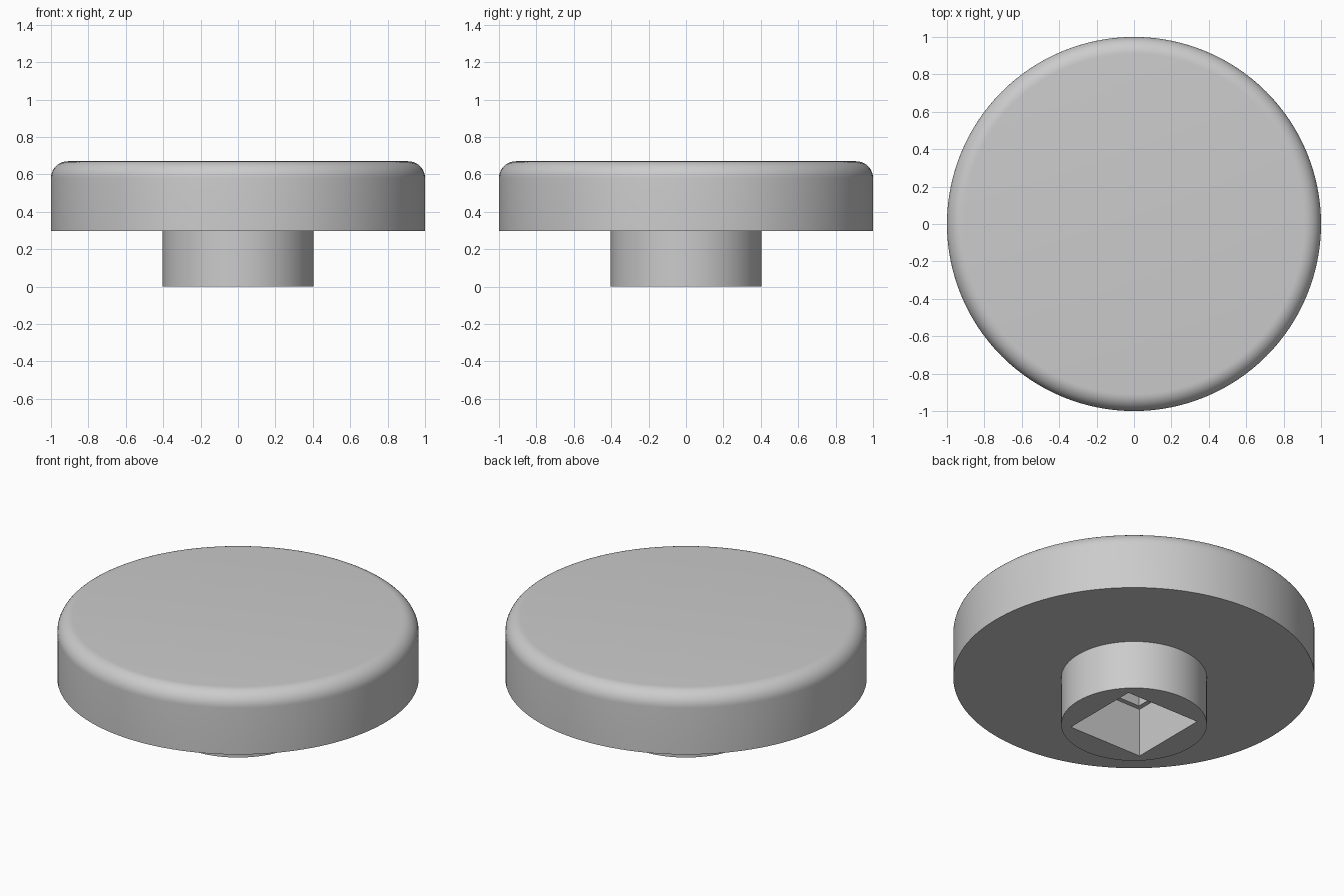
import bpy, bmesh, math
from mathutils import Matrix

if "Cube" in bpy.data.objects:
    bpy.data.objects.remove(bpy.data.objects["Cube"], do_unlink=True)

SIDES = 128
RADIUS, STEM_RADIUS = 1.0, 0.403
UNDERSIDE, TOP, FILLET = 0.297, 0.67, 0.09

grey = bpy.data.materials.new("plain_grey")
grey.use_nodes = True
colour = (0.6, 0.6, 0.6, 1)
grey.diffuse_color = colour
grey.node_tree.nodes["Principled BSDF"].inputs["Base Color"].default_value = colour


def make_object(name, bm):
    bmesh.ops.recalc_face_normals(bm, faces=bm.faces)
    mesh = bpy.data.meshes.new(name)
    bm.to_mesh(mesh)
    bm.free()
    mesh.materials.append(grey)
    obj = bpy.data.objects.new(name, mesh)
    bpy.context.collection.objects.link(obj)
    return obj


def cylinder(name, radius, z0, z1, fillet=0):
    bm = bmesh.new()
    bmesh.ops.create_cone(bm, cap_ends=True, segments=SIDES, radius1=radius,
                          radius2=radius, depth=z1 - z0,
                          matrix=Matrix.Translation((0, 0, (z0 + z1) / 2)))
    if fillet:
        rim = [e for e in bm.edges if all(v.co.z > z1 - 0.01 for v in e.verts)]
        bmesh.ops.bevel(bm, geom=rim, offset=fillet, segments=10,
                        profile=0.5, affect='EDGES')
    return make_object(name, bm)


def cut_square(obj, half, z0, z1):
    # Square socket cut upward from below
    bm = bmesh.new()
    scale = Matrix.Diagonal((2 * half, 2 * half, z1 - z0, 1))
    bmesh.ops.create_cube(bm, size=1, matrix=Matrix.Translation((0, 0, (z0 + z1) / 2)) @ scale)
    cutter = make_object("socket_cutter", bm)
    cutter.hide_render = True
    mod = obj.modifiers.new("socket", 'BOOLEAN')
    mod.operation, mod.solver, mod.object = 'DIFFERENCE', 'EXACT', cutter
    bpy.context.view_layer.objects.active = obj
    bpy.ops.object.modifier_apply(modifier=mod.name)
    bpy.data.objects.remove(cutter, do_unlink=True)


# Rounded cap with a shallow square recess underneath
cap = cylinder("cap", RADIUS, UNDERSIDE, TOP, FILLET)
cut_square(cap, 0.22, 0.2, 0.45)

# Hollow stem with a square bore
stem = cylinder("stem", STEM_RADIUS, 0, UNDERSIDE)
cut_square(stem, 0.248, -0.1, 0.4)

# Smooth round walls, crisp corners
for obj in (cap, stem):
    bpy.ops.object.select_all(action='DESELECT')
    obj.select_set(True)
    bpy.context.view_layer.objects.active = obj
    bpy.ops.object.shade_smooth_by_angle(angle=math.radians(30))
